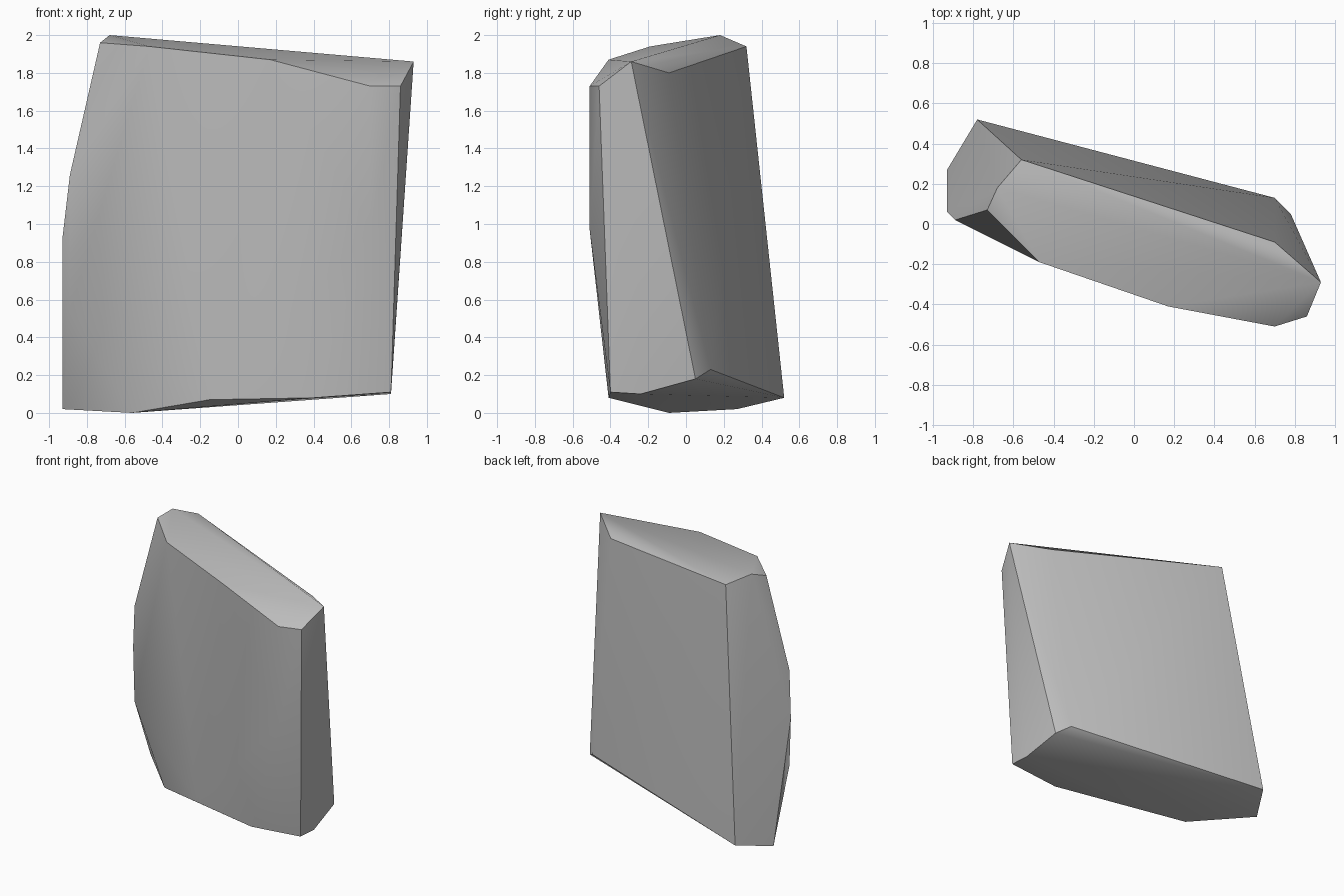
import bpy, bmesh, math

cube = bpy.data.objects.get("Cube")
if cube:
    bpy.data.objects.remove(cube, do_unlink=True)

# Single stone grey
stone = bpy.data.materials.new("stone grey")
grey = (0.5, 0.5, 0.5, 1)
stone.use_nodes = True
stone.diffuse_color = grey
stone.node_tree.nodes["Principled BSDF"].inputs["Base Color"].default_value = grey

# Chiselled corners of the slab
crown = [(-.68, .18, 2), (-.56, .32, 1.94), (-.73, .07, 1.96), (-.47, -.19, 1.94),
         (.17, -.41, 1.87), (.7, -.51, 1.73), (.86, -.46, 1.73), (.93, -.29, 1.86),
         (.7, -.09, 1.8)]
flanks = [(.7, -.51, .97), (-.89, .02, 1.26), (-.93, .06, .92), (-.89, .02, .53)]
foot = [(.81, -.4, .11), (.81, -.24, .1), (.78, .05, .18), (.7, .13, .23),
        (.4, -.41, .08), (-.15, -.28, .07), (-.56, -.09, 0), (-.93, .27, .02),
        (-.78, .52, .08)]

# Slab is the convex shell around those corners
bm = bmesh.new()
for corner in crown + flanks + foot:
    bm.verts.new(corner)
bmesh.ops.convex_hull(bm, input=bm.verts[:])
bmesh.ops.recalc_face_normals(bm, faces=bm.faces[:])
mesh = bpy.data.meshes.new("stone_slab")
bm.to_mesh(mesh)
bm.free()
mesh.materials.append(stone)
slab = bpy.data.objects.new("stone_slab", mesh)
bpy.context.collection.objects.link(slab)

# Soft faces with crisp chiselled edges
bpy.ops.object.select_all(action="DESELECT")
slab.select_set(True)
bpy.context.view_layer.objects.active = slab
bpy.ops.object.shade_smooth_by_angle(angle=math.radians(30))
